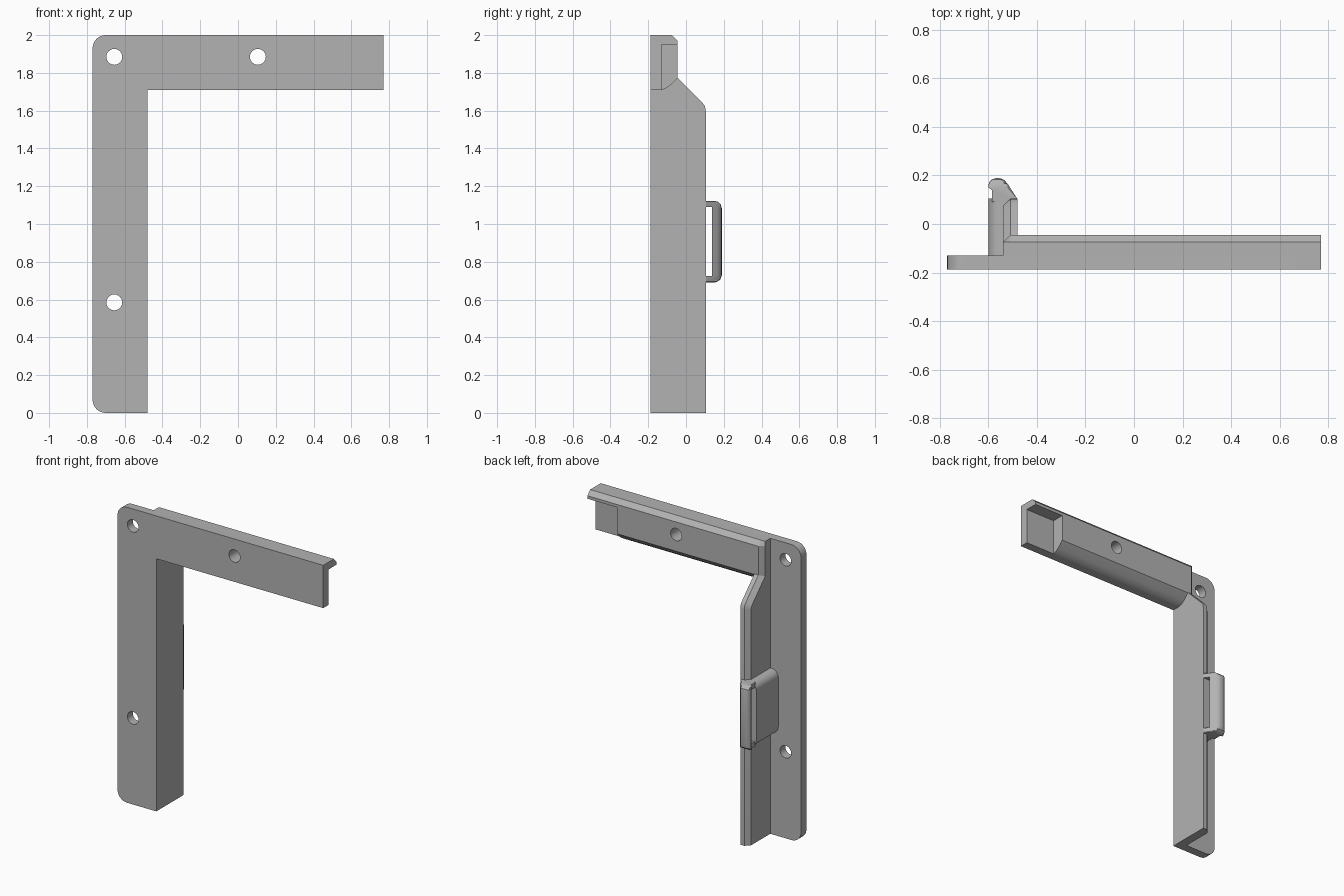
import bpy, bmesh, math

if "Cube" in bpy.data.objects:
    bpy.data.objects.remove(bpy.data.objects["Cube"], do_unlink=True)

grey = bpy.data.materials.new("plain_grey")
grey.use_nodes = True
grey.diffuse_color = (0.45, 0.45, 0.45, 1)
grey.node_tree.nodes["Principled BSDF"].inputs["Base Color"].default_value = grey.diffuse_color

FRONT, BACK = -0.188, -0.13      # plate faces
RAIL = -0.045                    # rear face of the top rail
IN, OUT = -0.48, -0.54           # side faces of the upright flange
C = 0.03                         # chamfer size


def loft(name, loops):
    """Solid through matching loops of points, capped at both ends."""
    bm = bmesh.new()
    rings = [[bm.verts.new(p) for p in loop] for loop in loops]
    n = len(rings[0])
    for a, b in zip(rings, rings[1:]):
        for i in range(n):
            j = (i + 1) % n
            bm.faces.new((a[i], a[j], b[j], b[i]))
    bm.faces.new(rings[0])
    bm.faces.new(rings[-1])
    bmesh.ops.recalc_face_normals(bm, faces=bm.faces)
    mesh = bpy.data.meshes.new(name)
    bm.to_mesh(mesh)
    bm.free()
    mesh.materials.append(grey)
    obj = bpy.data.objects.new(name, mesh)
    bpy.context.collection.objects.link(obj)
    return obj


def along_x(name, profile, x0, x1):
    return loft(name, [[(x, y, z) for y, z in profile] for x in (x0, x1)])


def along_y(name, profile, y0, y1):
    return loft(name, [[(x, y, z) for x, z in profile] for y in (y0, y1)])


def arc(cx, cz, r, start, end, steps=8):
    angles = [math.radians(start + (end - start) * i / steps) for i in range(steps + 1)]
    return [(cx + r * math.cos(a), cz + r * math.sin(a)) for a in angles]


def select(obj):
    bpy.ops.object.select_all(action='DESELECT')
    obj.select_set(True)
    bpy.context.view_layer.objects.active = obj


def cut(obj, cutter):
    cutter.hide_render = True
    mod = obj.modifiers.new("cut", 'BOOLEAN')
    mod.operation, mod.solver, mod.object = 'DIFFERENCE', 'EXACT', cutter
    select(obj)
    bpy.ops.object.modifier_apply(modifier=mod.name)
    bpy.data.objects.remove(cutter, do_unlink=True)


# L-shaped plate with rounded outer corners
R = 0.07
outline = ([(IN, 0), (IN, 1.71), (0.77, 1.71), (0.77, 2)]
           + arc(-0.77 + R, 2 - R, R, 90, 180) + arc(-0.77 + R, R, R, 180, 270))
plate = along_y("plate", outline, FRONT, BACK)

# Thick rail body with a rounded lower edge
body = along_x("rail_body", [(BACK, 1.71), (-0.11, 1.716), (-0.085, 1.733), (RAIL, 1.772),
                             (RAIL, 1.95), (BACK, 1.95)], IN, 0.55)

# Chamfered top rail, overhanging at the far end
rail = along_x("top_rail", [(BACK, 1.95), (RAIL, 1.95), (RAIL, 2 - C), (RAIL - C, 2), (BACK, 2)],
               IN, 0.77)

# Upright flange with a chamfered outer rear edge
full = [(BACK, 0), (0.105, 0), (0.105, 1.6), (0.1, 1.625), (0.085, 1.645),
        (RAIL, 1.775), (RAIL, 2 - C), (RAIL - C, 2), (BACK, 2)]
inset = [(BACK, 0), (0.075, 0), (0.075, 1.59), (0.072, 1.61), (0.063, 1.625),
         (RAIL - C, 1.763), (RAIL - C, 2 - C), (RAIL - C, 2), (BACK, 2)]
flange = loft("upright_flange", [[(x, y, z) for y, z in p]
                                 for x, p in ((IN, full), (OUT + C, full), (OUT, inset))])

# Screw holes
for x, z in ((-0.655, 1.885), (0.105, 1.885), (-0.655, 0.585)):
    circle = arc(x, z, 0.042, 0, 345, 23)
    cut(plate, along_y("cutter", circle, -1, 1))
    if x > IN:
        cut(body, along_y("cutter", circle, -1, 1))

# Pad on the outer side of the flange
LOW, HIGH, r = 0.69, 1.123, 0.05
pad_outline = ([(-0.5, LOW), (-0.5, HIGH)] + arc(-0.6 + r, HIGH - r, r, 90, 180)
               + arc(-0.6 + r, LOW + r, r, 180, 270))
pad = along_y("handle_pad", pad_outline, BACK, 0.105)

# Hooked handle with rounded ends and a finger slot
hook = [(-0.482, 0.09), (-0.482, 0.105), (-0.52, 0.165), (-0.535, 0.181), (-0.55, 0.188),
        (-0.567, 0.19), (-0.585, 0.184), (-0.596, 0.173), (-0.6, 0.16), (-0.595, 0.147),
        (-0.585, 0.14), (-0.585, 0.09)]
levels = [(0, 0.15), (0.005, 0.168), (0.018, 0.183), (0.04, 0.19)]
sections = [(LOW + d, cap) for d, cap in levels] + [(HIGH - d, cap) for d, cap in reversed(levels)]
handle = loft("handle", [[(x, min(y, cap), z) for x, y in hook] for z, cap in sections])
slot = [(0.105, 0.725), (0.137, 0.725), (0.137, 1.09), (0.105, 1.09)]
cut(handle, along_x("cutter", slot, -1, 0))

for part in (plate, body, rail, flange, pad, handle):
    select(part)
    bpy.ops.object.shade_smooth_by_angle(angle=math.radians(28))
